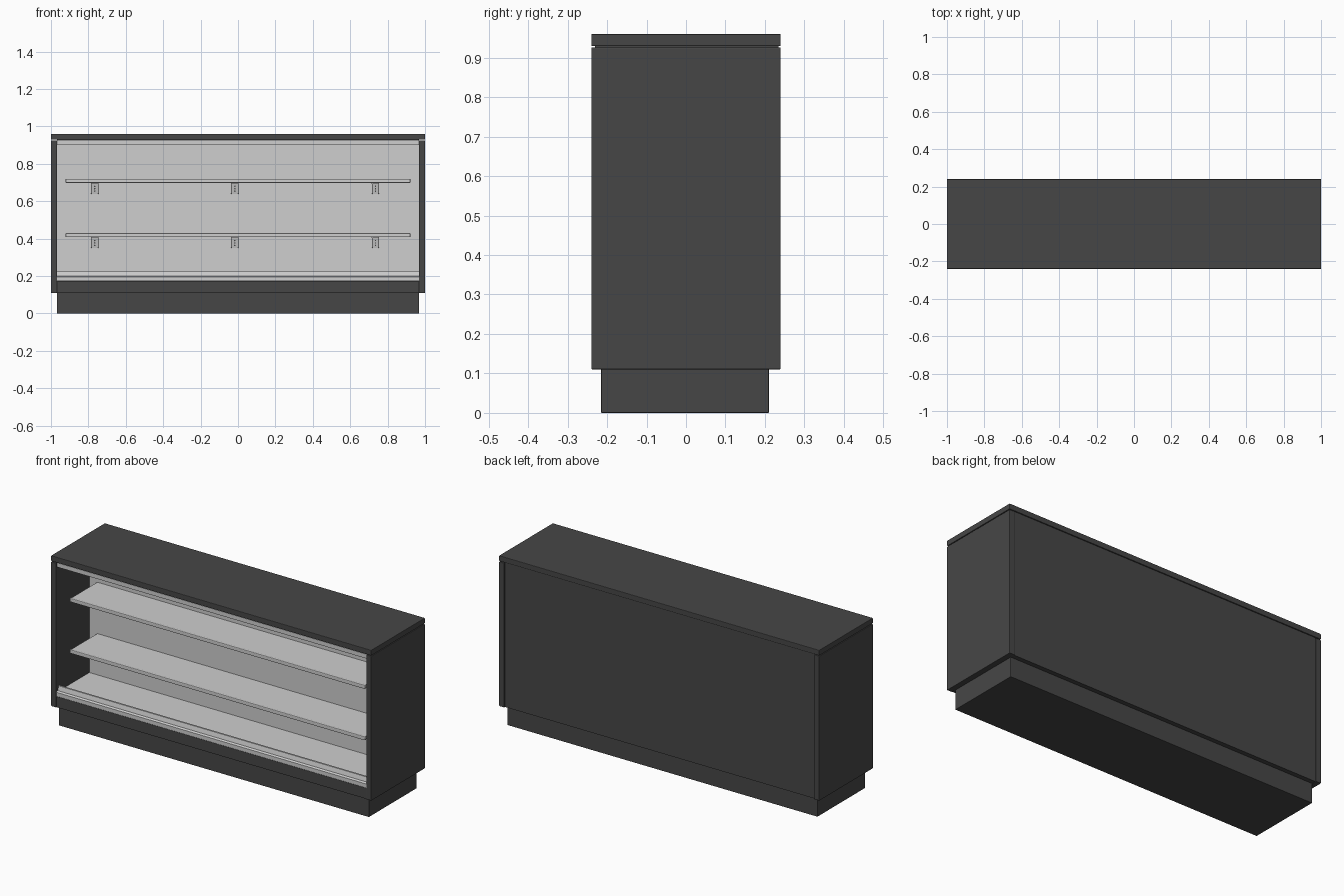
import bpy, bmesh, math

if "Cube" in bpy.data.objects:
    bpy.data.objects.remove(bpy.data.objects["Cube"])


def material(name, v):
    m = bpy.data.materials.new(name)
    m.diffuse_color = (v, v, v, 1)
    m.use_nodes = True
    m.node_tree.nodes["Principled BSDF"].inputs["Base Color"].default_value = m.diffuse_color
    return m


DARK = material("charcoal", 0.062)
LIGHT = material("light grey", 0.62)
METAL = material("bracket grey", 0.5)
HOLE = material("hole dark grey", 0.06)


def finish(name, bm, mat, bevel=0, segments=2):
    bmesh.ops.recalc_face_normals(bm, faces=bm.faces)
    me = bpy.data.meshes.new(name)
    bm.to_mesh(me)
    bm.free()
    me.materials.append(mat)
    ob = bpy.data.objects.new(name, me)
    bpy.context.collection.objects.link(ob)
    if bevel:
        mod = ob.modifiers.new("soft edges", 'BEVEL')
        mod.width, mod.segments = bevel, segments
        mod.limit_method = 'ANGLE'
    return ob


def box(name, x, y, z, mat, bevel=0):
    """Box from (min, max) pairs."""
    bm = bmesh.new()
    bmesh.ops.create_cube(bm, size=1)
    for v in bm.verts:
        v.co = [r[0] + (c + 0.5) * (r[1] - r[0]) for c, r in zip(v.co, (x, y, z))]
    return finish(name, bm, mat, bevel)


def extrude_x(name, profile, x, mat, bevel=0):
    """Sweep a closed (y, z) profile along x."""
    bm = bmesh.new()
    face = bm.faces.new([bm.verts.new((x[0], y, z)) for y, z in profile])
    geo = bmesh.ops.extrude_face_region(bm, geom=[face])["geom"]
    moved = [g for g in geo if isinstance(g, bmesh.types.BMVert)]
    bmesh.ops.translate(bm, verts=moved, vec=(x[1] - x[0], 0, 0))
    return finish(name, bm, mat, bevel)


# Carcass
IN = (-0.968, 0.968)
box("plinth", (-0.968, 0.968), (-0.215, 0.21), (0, 0.112), DARK, 0.002)
box("worktop", (-1, 1), (-0.24, 0.24), (0.929, 0.96), DARK, 0.003)
for side, s in (("left", -1), ("right", 1)):
    box(side + "_side_panel", tuple(sorted((s * 0.968, s))), (-0.24, 0.24),
        (0.11, 0.926), DARK, 0.003)
box("rear_body", IN, (0.065, 0.234), (0.112, 0.924), DARK)
box("top_filler", IN, (-0.23, 0.234), (0.922, 0.93), DARK)
box("base_body", IN, (-0.225, 0.1), (0.112, 0.174), DARK)
box("front_kick_panel", IN, (-0.236, -0.22), (0.11, 0.172), DARK, 0.002)

# Light interior lining
box("interior_back", IN, (0.057, 0.066), (0.18, 0.922), LIGHT)
box("interior_ceiling", IN, (-0.2, 0.06), (0.912, 0.923), LIGHT)
box("bottom_deck", IN, (-0.215, 0.06), (0.174, 0.195), LIGHT)
box("top_light_strip", IN, (-0.232, -0.195), (0.90, 0.925), LIGHT, 0.002)

# Stepped front rail with raised lip
extrude_x("front_rail", [(-0.238, 0.174), (-0.238, 0.196), (-0.228, 0.200),
                         (-0.224, 0.200), (-0.218, 0.225), (-0.208, 0.225),
                         (-0.208, 0.174)], IN, LIGHT)

# Shelves and brackets
for level, z in (("lower", 0.43), ("upper", 0.72)):
    box(level + "_shelf", (-0.918, 0.918), (-0.178, 0.057), (z - 0.015, z - 0.002), LIGHT)
    box(level + "_shelf_edge", (-0.922, 0.922), (-0.185, -0.17), (z - 0.022, z), LIGHT, 0.004)
    for i, x in enumerate((-0.766, -0.017, 0.735)):
        tag = f"{level}_bracket_{i + 1}"
        box(tag + "_plate", (x - 0.018, x + 0.018), (0.053, 0.058), (z - 0.08, z - 0.015), METAL)
        box(tag + "_flange", (x - 0.02, x + 0.02), (-0.11, 0.057), (z - 0.027, z - 0.014), METAL)
        # tapered cheeks either side
        for s in (-1, 1):
            cx = x + s * 0.018
            extrude_x(tag + "_cheek", [(0.057, z - 0.08), (0.035, z - 0.08),
                                       (-0.11, z - 0.03), (-0.11, z - 0.015),
                                       (0.057, z - 0.015)], (cx - 0.0015, cx + 0.0015), METAL)
        # screw holes
        for k in range(3):
            bm = bmesh.new()
            bmesh.ops.create_cone(bm, cap_ends=True, segments=10, radius1=0.004,
                                  radius2=0.004, depth=0.003)
            for v in bm.verts:
                a, b, c = v.co
                v.co = (x + a, 0.0525 + c, z - 0.04 - 0.013 * k + b)
            finish(tag + "_screw", bm, HOLE)
